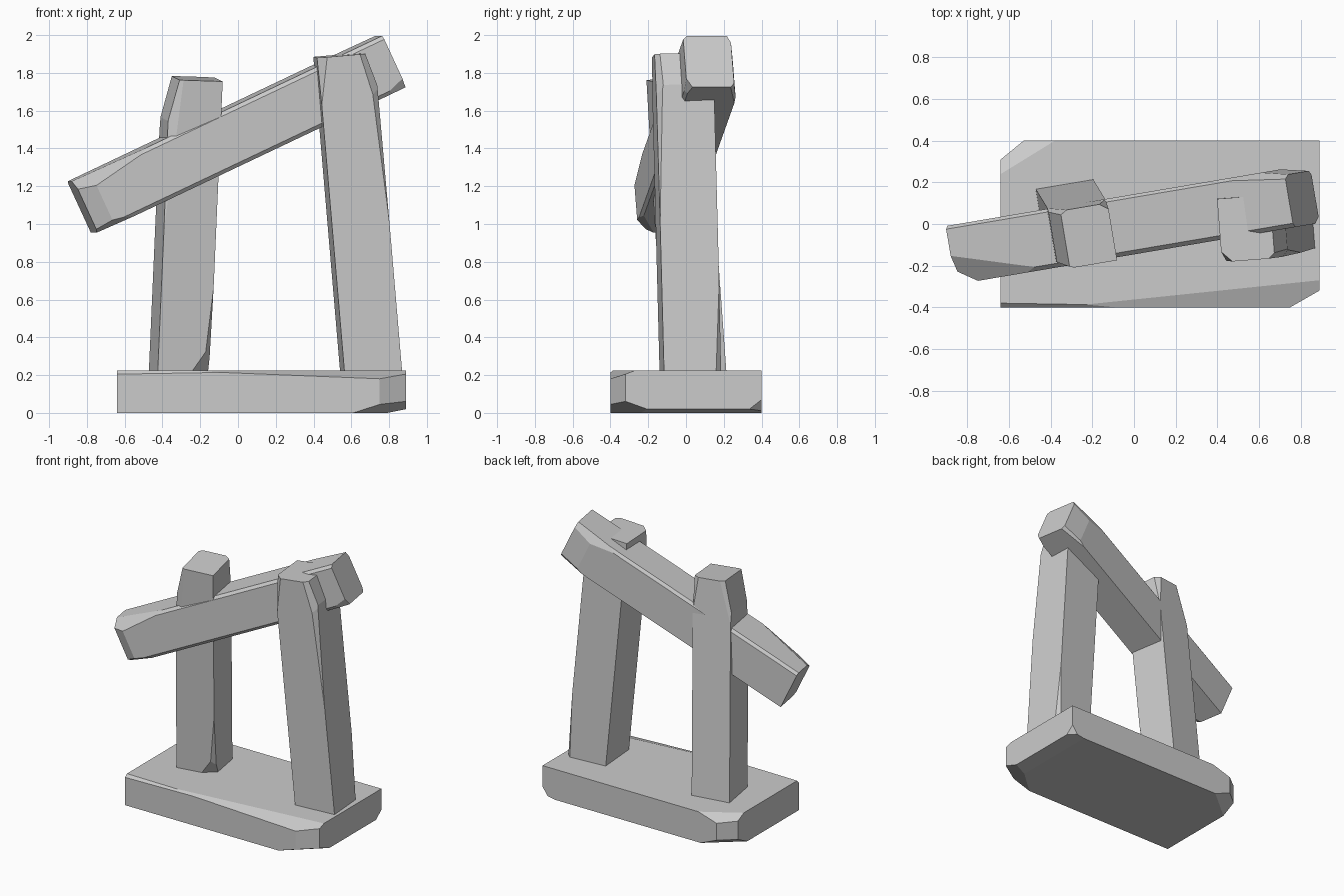
import bpy, bmesh
from mathutils import Vector, Matrix

if "Cube" in bpy.data.objects:
    bpy.data.objects.remove(bpy.data.objects["Cube"])


def block(name, start, end, width, depth, x_hint, chips):
    """Rough-hewn block running from start to end (local z).
    Each chip slices the corner named by the signs; the values are
    how far the cut reaches along local x, y, z (0 = whole length)."""
    start, end = Vector(start), Vector(end)
    z = (end - start).normalized()
    x = Vector(x_hint)
    x = (x - z * x.dot(z)).normalized()
    y = z.cross(x)
    half = Vector((width, depth, (end - start).length)) / 2

    bm = bmesh.new()
    bmesh.ops.create_cube(bm, size=2)
    bmesh.ops.scale(bm, vec=half, verts=bm.verts)
    for legs in chips:
        n = Vector([1 / v if v else 0 for v in legs])
        corner = Vector([h if v > 0 else -h if v < 0 else 0 for h, v in zip(half, legs)])
        dist = n.dot(corner) - 1
        point = n * (dist / n.length_squared)
        geom = bm.verts[:] + bm.edges[:] + bm.faces[:]
        cut = bmesh.ops.bisect_plane(bm, geom=geom, dist=1e-5, plane_co=point,
                                     plane_no=n.normalized(), clear_outer=True)
        rim = [g for g in cut["geom_cut"] if isinstance(g, bmesh.types.BMEdge)]
        if rim:
            bmesh.ops.contextual_create(bm, geom=rim)
    bmesh.ops.recalc_face_normals(bm, faces=bm.faces)

    mat = Matrix((x, y, z)).transposed().to_4x4()
    mat.translation = (start + end) / 2
    bm.transform(mat)
    mesh = bpy.data.meshes.new(name)
    bm.to_mesh(mesh)
    bm.free()
    obj = bpy.data.objects.new(name, mesh)
    bpy.context.collection.objects.link(obj)
    return obj


# Base slab, worn at the front right and back left corners
block("base_slab", (0.125, 0, 0), (0.125, 0, 0.225), 1.53, 0.8, (1, 0, 0), [
    (0.14, -0.08, 0),
    (0.28, -0.25, -0.09),
    (1.25, -0.13, 0.05),
    (-1.2, -0.02, 0.02),
    (0.1, 0, -0.02),
    (-0.11, 0.09, 0),
    (-0.26, 0.16, 0.08),
    (-0.24, 0.2, -0.1),
    (0.05, 0.09, -0.07),
])

# Left post, leaning forward and turned slightly
block("left_post", (-0.312, 0.055, 0.18), (-0.242, -0.06, 1.77), 0.28, 0.28, (0.986, 0.165, 0), [
    (-0.07, -0.03, 0.8),
    (-0.05, 0, 0.22),
    (0.13, -0.08, -0.2),
    (0.04, -0.04, -0.5),
    (-0.08, 0.05, 0.3),
    (0.04, 0.03, 0.25),
])

# Right post, leaning inward
block("right_post", (0.708, 0.025, 0.18), (0.562, -0.02, 1.895), 0.305, 0.305, (0.997, 0.078, 0), [
    (0.05, 0, 0.17),
    (0.08, -0.07, 0.35),
    (0.04, -0.04, 0.9),
    (-0.05, -0.05, 0.25),
    (0.03, 0.03, -0.5),
])

# Sloping beam (local x up, y to the front, z towards the high end)
block("cross_beam", (-0.818, -0.14, 1.09), (0.805, 0.135, 1.86), 0.3, 0.285, (0, 0, 1), [
    (0, 0.06, -0.09),
    (0.08, 0.14, -0.5),
    (-0.05, 0.1, -0.25),
    (0.02, 0.02, 0),
    (-0.02, 0.015, 0),
    (0.02, -0.015, 0),
    (0, -0.03, 0.15),
    (0.1, -0.05, 0.4),
    (-0.06, -0.05, 0.2),
    (-0.05, 0.03, 0.15),
])
